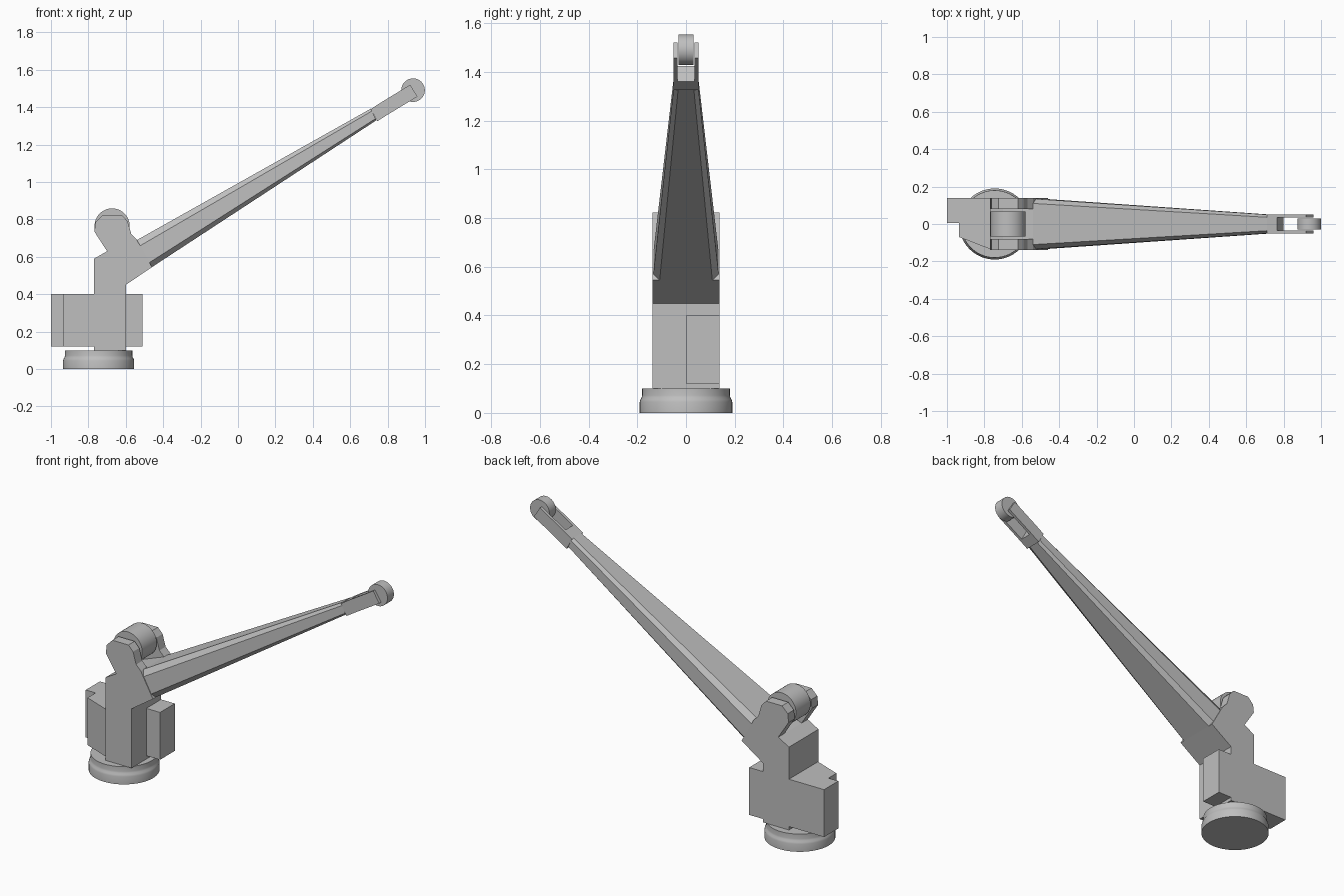
import bpy, bmesh, math
from mathutils import Vector

cube = bpy.data.objects.get("Cube")
if cube:
    bpy.data.objects.remove(cube, do_unlink=True)

grey = bpy.data.materials.new("light grey")
grey.use_nodes = True
colour = (0.52, 0.52, 0.52, 1)
grey.diffuse_color = colour
grey.node_tree.nodes["Principled BSDF"].inputs["Base Color"].default_value = colour


def finish(name, bm, smooth=False):
    bmesh.ops.recalc_face_normals(bm, faces=bm.faces[:])
    mesh = bpy.data.meshes.new(name)
    bm.to_mesh(mesh)
    bm.free()
    mesh.materials.append(grey)
    obj = bpy.data.objects.new(name, mesh)
    bpy.context.collection.objects.link(obj)
    if smooth:
        bpy.ops.object.select_all(action='DESELECT')
        obj.select_set(True)
        bpy.context.view_layer.objects.active = obj
        bpy.ops.object.shade_smooth_by_angle(angle=math.radians(35))
    return obj


def loft(name, rings, smooth=False):
    """Skin a row of equal-length rings and cap both ends."""
    bm = bmesh.new()
    loops = [[bm.verts.new(p) for p in ring] for ring in rings]
    n = len(loops[0])
    for a, b in zip(loops, loops[1:]):
        for i in range(n):
            j = (i + 1) % n
            bm.faces.new((a[i], a[j], b[j], b[i]))
    bm.faces.new(loops[0])
    bm.faces.new(loops[-1])
    return finish(name, bm, smooth)


def side_prism(name, profile, y0, y1):
    return loft(name, [[(x, y, z) for x, z in profile] for y in (y0, y1)])


def plan_prism(name, plan, z0, z1):
    return loft(name, [[(x, y, z) for x, y in plan] for z in (z0, z1)])


def circle(n):
    return [(math.cos(math.tau * i / n), math.sin(math.tau * i / n)) for i in range(n)]


def wheel(name, x, z, radius, half):
    rings = [[(x + radius * c, y, z + radius * s) for c, s in circle(40)] for y in (-half, half)]
    return loft(name, rings, True)


# Round turntable with a stepped, rounded rim
rim = [(0.19, 0), (0.19, 0.045), (0.187, 0.055), (0.182, 0.063), (0.18, 0.072), (0.18, 0.1)]
loft("turntable", [[(-0.745 + r * c, r * s, z) for c, s in circle(56)] for r, z in rim], True)

# Upright post joined to the root of the boom
side_prism("post", [(-0.77, 0.1), (-0.60, 0.1), (-0.60, 0.45), (-0.46, 0.545),
                    (-0.54, 0.69), (-0.70, 0.63), (-0.77, 0.59)], -0.138, 0.138)

# Housings either side of the post
plan_prism("rear_housing", [(-1, 0.138), (-1, 0.005), (-0.935, 0.005), (-0.935, -0.07),
                            (-0.77, -0.134), (-0.77, 0.138)], 0.12, 0.4)
plan_prism("front_housing", [(-0.60, 0.0), (-0.51, 0.0), (-0.51, 0.138), (-0.60, 0.138)], 0.12, 0.4)

# Winch drum between two cheek plates
cheek = [(-0.70, 0.63), (-0.768, 0.735), (-0.762, 0.785), (-0.725, 0.822), (-0.62, 0.822),
         (-0.59, 0.79), (-0.57, 0.72), (-0.54, 0.69), (-0.56, 0.62)]
for side, y0, y1 in (("right", -0.138, -0.08), ("left", 0.08, 0.138)):
    side_prism(side + "_cheek", cheek, y0, y1)
wheel("winch_drum", -0.673, 0.765, 0.094, 0.068)


# Tapered boom with chamfered edges
def boom_ring(bottom, top, width, inset_low, inset_high, rise, drop):
    b, t = Vector((bottom[0], 0, bottom[1])), Vector((top[0], 0, top[1]))
    up = (t - b).normalized()
    half = [(b, width - inset_low), (b + up * rise, width), (t - up * drop, width), (t, width - inset_high)]
    return ([(p.x, w, p.z) for p, w in half]
            + [(p.x, -w, p.z) for p, w in reversed(half)])


loft("boom", [boom_ring((-0.46, 0.545), (-0.54, 0.69), 0.134, 0.026, 0.024, 0.028, 0.035),
              boom_ring((0.74, 1.33), (0.71, 1.392), 0.05, 0.018, 0.014, 0.01, 0.014)])

# Forked tip holding the end pulley
side_prism("tip_block", [(0.71, 1.39), (0.745, 1.325), (0.80, 1.36), (0.764, 1.425)], -0.051, 0.051)
prong = [(0.764, 1.425), (0.80, 1.36), (0.96, 1.457), (0.92, 1.52)]
for side, y0, y1 in (("right", -0.051, -0.034), ("left", 0.034, 0.051)):
    side_prism(side + "_prong", prong, y0, y1)
wheel("end_pulley", 0.936, 1.491, 0.063, 0.03)
